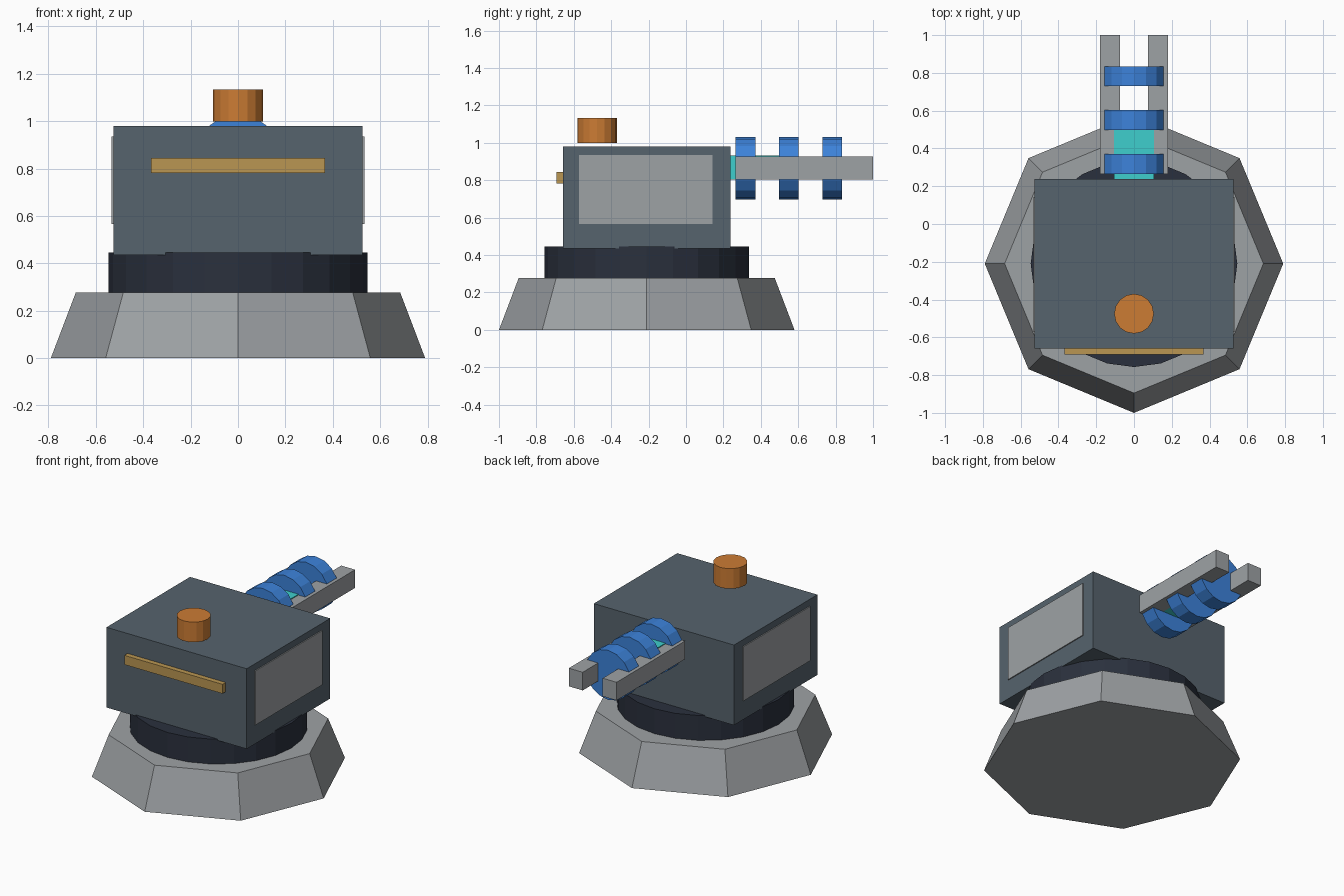
import bpy
import math

cube = bpy.data.objects.get("Cube")
if cube:
    bpy.data.objects.remove(cube, do_unlink=True)


def material(name, rgb):
    """Flat colour from 0-255 screen values, stored as linear."""
    colour = [((c / 255 + 0.055) / 1.055) ** 2.4 for c in rgb] + [1]
    mat = bpy.data.materials.new(name)
    mat.use_nodes = True
    mat.diffuse_color = colour
    mat.node_tree.nodes["Principled BSDF"].inputs["Base Color"].default_value = colour
    return mat


light_grey = material("light grey", (158, 162, 165))
slate = material("slate", (86, 99, 109))
charcoal = material("charcoal", (42, 48, 61))
orange = material("orange", (204, 124, 52))
brass = material("brass", (186, 150, 82))
blue = material("coil blue", (60, 130, 217))
cyan = material("cyan", (62, 207, 205))


def finish(name, mat):
    obj = bpy.context.object
    obj.name = obj.data.name = name
    obj.data.materials.append(mat)
    return obj


def box(name, mat, x, y, z):
    """Box given by its (low, high) range on each axis."""
    spans = (x, y, z)
    bpy.ops.mesh.primitive_cube_add(size=1, location=[(a + b) / 2 for a, b in spans])
    obj = finish(name, mat)
    for v in obj.data.vertices:
        v.co = [c * (b - a) for c, (a, b) in zip(v.co, spans)]
    return obj


def frustum(name, mat, sides, r1, r2, depth, location, rotation=(0, 0, 0)):
    bpy.ops.mesh.primitive_cone_add(vertices=sides, radius1=r1, radius2=r2,
                                    depth=depth, location=location, rotation=rotation)
    return finish(name, mat)


# Octagonal plinth and the turntable on it
CY = -0.21
frustum("plinth", light_grey, 8, 0.79, 0.685, 0.276, (0, CY, 0.138))
frustum("turntable", charcoal, 24, 0.547, 0.547, 0.17, (0, CY, 0.36))

# Turret housing with side panels, front sight slot and top hatch
box("housing", slate, (-0.526, 0.526), (-0.658, 0.237), (0.436, 0.98))
box("sight_bar", brass, (-0.368, 0.368), (-0.692, -0.65), (0.782, 0.845))
frustum("top_hatch", orange, 16, 0.105, 0.105, 0.136, (0, -0.475, 1.066))

# Barrel core and coil discs
box("energy_core", cyan, (-0.105, 0.105), (0.2, 0.52), (0.803, 0.932))
for i in range(3):
    frustum(f"coil_{i + 1}", blue, 16, 0.168, 0.168, 0.105,
            (0, 0.318 + 0.232 * i, 0.864), (math.pi / 2, 0, 0))

# Mirrored side panels and barrel rails
for side, s in (("left", 1), ("right", -1)):
    box(f"{side}_panel", light_grey, sorted((s * 0.524, s * 0.533)),
        (-0.572, 0.143), (0.567, 0.935))
    box(f"{side}_rail", light_grey, sorted((s * 0.075, s * 0.179)),
        (0.264, 1.0), (0.803, 0.926))
